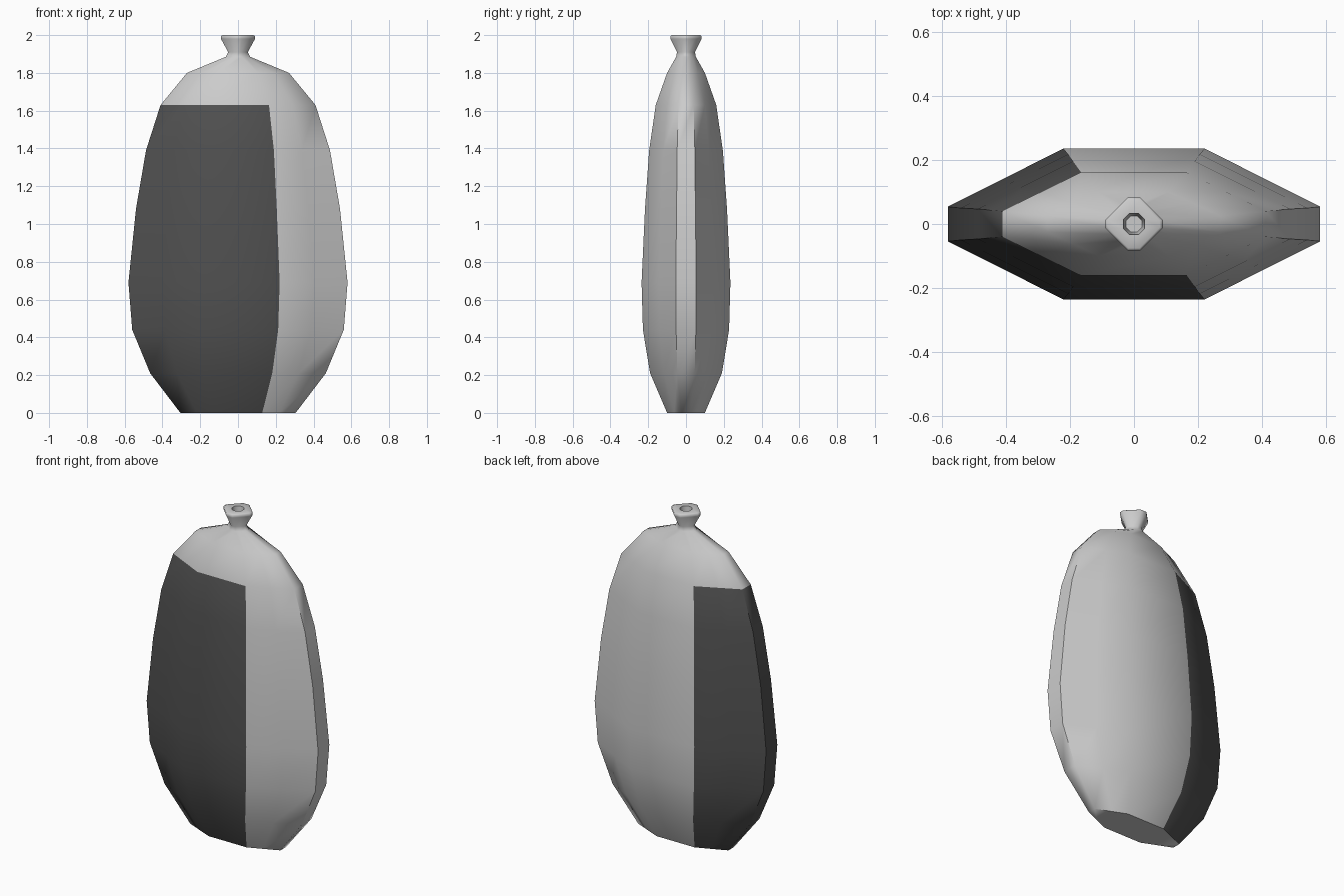
import bpy, bmesh

cube = bpy.data.objects.get("Cube")
if cube:
    bpy.data.objects.remove(cube, do_unlink=True)


def material(name, value):
    m = bpy.data.materials.new(name)
    m.use_nodes = True
    m.diffuse_color = (value, value, value, 1)
    m.node_tree.nodes["Principled BSDF"].inputs["Base Color"].default_value = (value, value, value, 1)
    return m


light_grey = material("light grey glaze", 0.6)
dark_grey = material("dark grey glaze", 0.08)


def section(hx, hy, fx, fy):
    """Flattened octagon, with a midpoint on each slanted side."""
    ix, iy = hx * fx, hy * fy
    mx, my = (hx + ix) / 2, (hy + iy) / 2
    quarter = [(hx, iy), (mx, my), (ix, hy)]
    half = quarter + [(-x, y) for x, y in reversed(quarter)]
    return half + [(-x, -y) for x, y in half]


def loft(name, rings):
    """Skin a stack of sections (z, half width, half depth, flat x, flat y), capping both ends."""
    bm = bmesh.new()
    loops = [[bm.verts.new((x, y, z)) for x, y in section(hx, hy, fx, fy)]
             for z, hx, hy, fx, fy in rings]
    for a, b in zip(loops, loops[1:]):
        for i in range(len(a)):
            j = (i + 1) % len(a)
            bm.faces.new((a[i], a[j], b[j], b[i]))
    bm.faces.new(loops[0][::-1])
    bm.faces.new(loops[-1])
    bmesh.ops.recalc_face_normals(bm, faces=bm.faces)
    mesh = bpy.data.meshes.new(name)
    bm.to_mesh(mesh)
    bm.free()
    ob = bpy.data.objects.new(name, mesh)
    bpy.context.collection.objects.link(ob)
    mesh.materials.append(light_grey)
    mesh.materials.append(dark_grey)
    return ob


# Bottle: foot, belly, shoulder, flared neck, lip and hollow mouth
bottle = loft("bottle", [
    (0.00, 0.305, 0.10, 0.42, 0.25),
    (0.21, 0.465, 0.19, 0.39, 0.24),
    (0.44, 0.56, 0.228, 0.38, 0.23),
    (0.69, 0.58, 0.235, 0.38, 0.23),
    (1.08, 0.54, 0.217, 0.38, 0.23),
    (1.39, 0.487, 0.195, 0.39, 0.24),
    (1.63, 0.41, 0.16, 0.40, 0.25),
    (1.80, 0.27, 0.10, 0.40, 0.25),
    (1.885, 0.065, 0.052, 0.30, 0.25),
    (1.91, 0.052, 0.048, 0.25, 0.20),
    (1.98, 0.09, 0.083, 0.22, 0.15),
    (1.995, 0.09, 0.083, 0.22, 0.15),
    (2.00, 0.080, 0.075, 0.22, 0.15),
    (2.00, 0.033, 0.033, 0.42, 0.42),
    (1.91, 0.025, 0.025, 0.42, 0.42),
])

# Dark glaze wraps the front and right below the shoulder,
# bounded by the midpoints of the two slanted sides
for face in bottle.data.polygons:
    c = face.center
    if c.z < 1.63 and abs(face.normal.z) < 0.9:
        half_width = max(abs(bottle.data.vertices[v].co.x) for v in face.vertices)
        front = c.y < -0.01 and c.x < 0
        front_flat = c.y < -0.01 and abs(c.x) < 0.1
        right_end = c.x < 0 and abs(c.y) < 0.02
        front_half_slant = c.y < 0 and 0 < c.x < 0.59 * half_width
        back_half_slant = c.y > 0 and c.x < -0.65 * half_width
        if front or front_flat or right_end or front_half_slant or back_half_slant:
            face.material_index = 1

# Smooth body with crisp foot and lip
bpy.ops.object.select_all(action="DESELECT")
bottle.select_set(True)
bpy.context.view_layer.objects.active = bottle
bpy.ops.object.shade_smooth_by_angle(angle=1.0)
